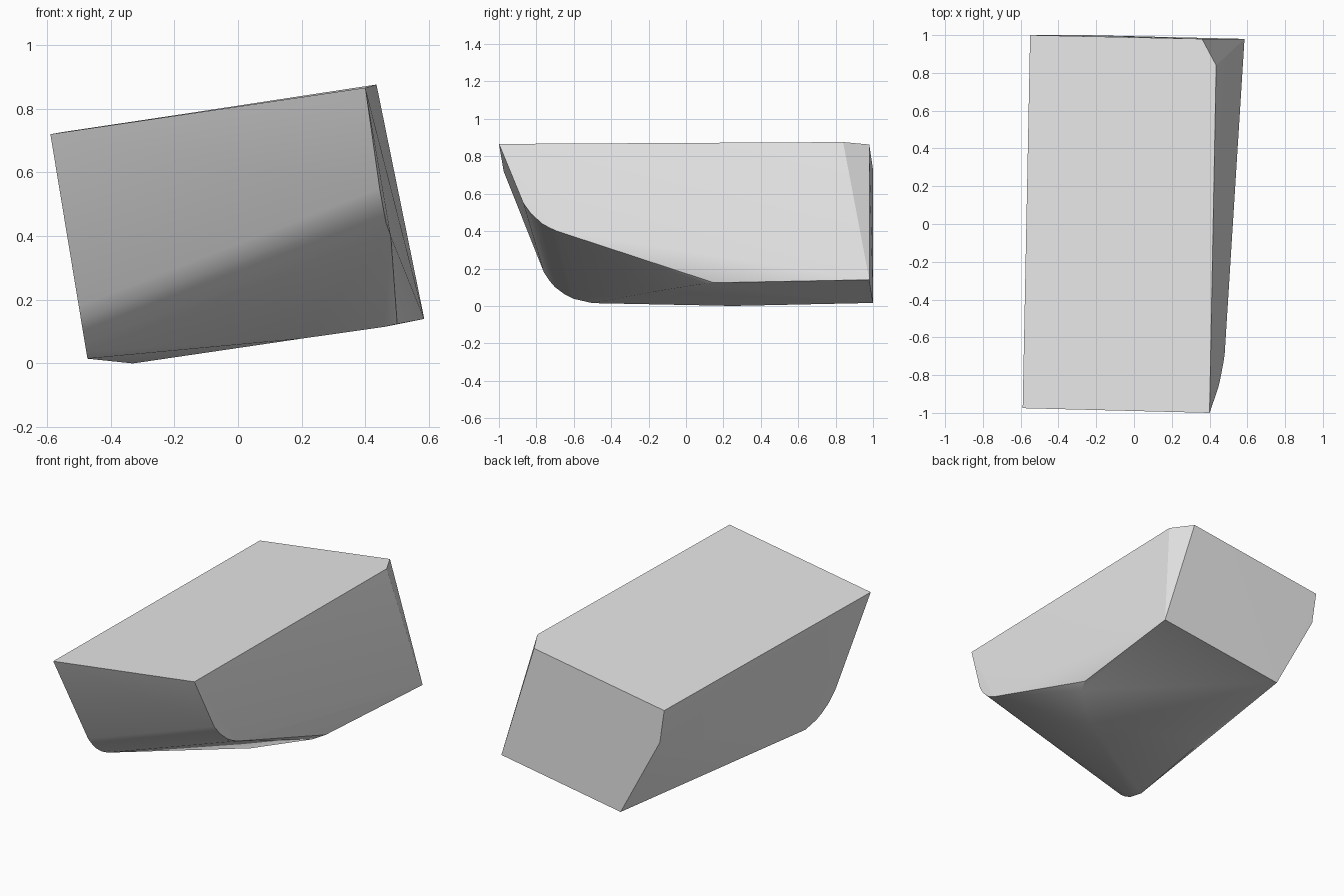
import bpy, bmesh, math

cube = bpy.data.objects.get("Cube")
if cube:
    bpy.data.objects.remove(cube, do_unlink=True)

# One plain grey for the whole block
grey = bpy.data.materials.new("light_grey")
grey.use_nodes = True
colour = (0.8, 0.8, 0.8, 1)
grey.diffuse_color = colour
grey.node_tree.nodes["Principled BSDF"].inputs["Base Color"].default_value = colour

# Rounded front edge as it runs down the -x side, as (y, z)
low_side = [(-0.975, 0.72), (-0.76, 0.18), (-0.73, 0.135), (-0.7, 0.1),
            (-0.65, 0.063), (-0.6, 0.038), (-0.5, 0.015)]
points = [(-0.473 - (z - 0.015) * 0.165, y, z) for y, z in low_side]

# Rounded front edge down the raised +x side
points += [(0.4, -1, 0.866), (0.445, -0.87, 0.55), (0.455, -0.83, 0.495),
           (0.465, -0.77, 0.44), (0.474, -0.73, 0.418), (0.48, -0.69, 0.4)]

# Back end, with a small chamfer at its top +x corner
points += [(-0.55, 1, 0.727), (-0.52, 1, 0.52), (-0.25, 1, 0.016),
           (0.585, 0.98, 0.14), (0.36, 0.98, 0.863), (0.435, 0.84, 0.876)]

# Underside, swept back towards the +x side
points += [(-0.33, 0.25, 0.0), (0.2, -0.16, 0.078),
           (0.46, 0.07, 0.115), (0.5, 0.15, 0.124)]

# Skin the profiles into one closed block
bm = bmesh.new()
for p in points:
    bm.verts.new(p)
hull = bmesh.ops.convex_hull(bm, input=bm.verts)
spare = [v for v in bm.verts if not v.link_faces]
bmesh.ops.delete(bm, geom=spare, context='VERTS')
bmesh.ops.dissolve_limit(bm, angle_limit=math.radians(1),
                         verts=bm.verts, edges=bm.edges)
bmesh.ops.recalc_face_normals(bm, faces=bm.faces)

mesh = bpy.data.meshes.new("tilted_block")
bm.to_mesh(mesh)
bm.free()
mesh.materials.append(grey)
block = bpy.data.objects.new("tilted_block", mesh)
bpy.context.collection.objects.link(block)

# Smooth the rounded edge, keep the corners sharp
bpy.ops.object.select_all(action='DESELECT')
block.select_set(True)
bpy.context.view_layer.objects.active = block
bpy.ops.object.shade_smooth_by_angle(angle=math.radians(30))
